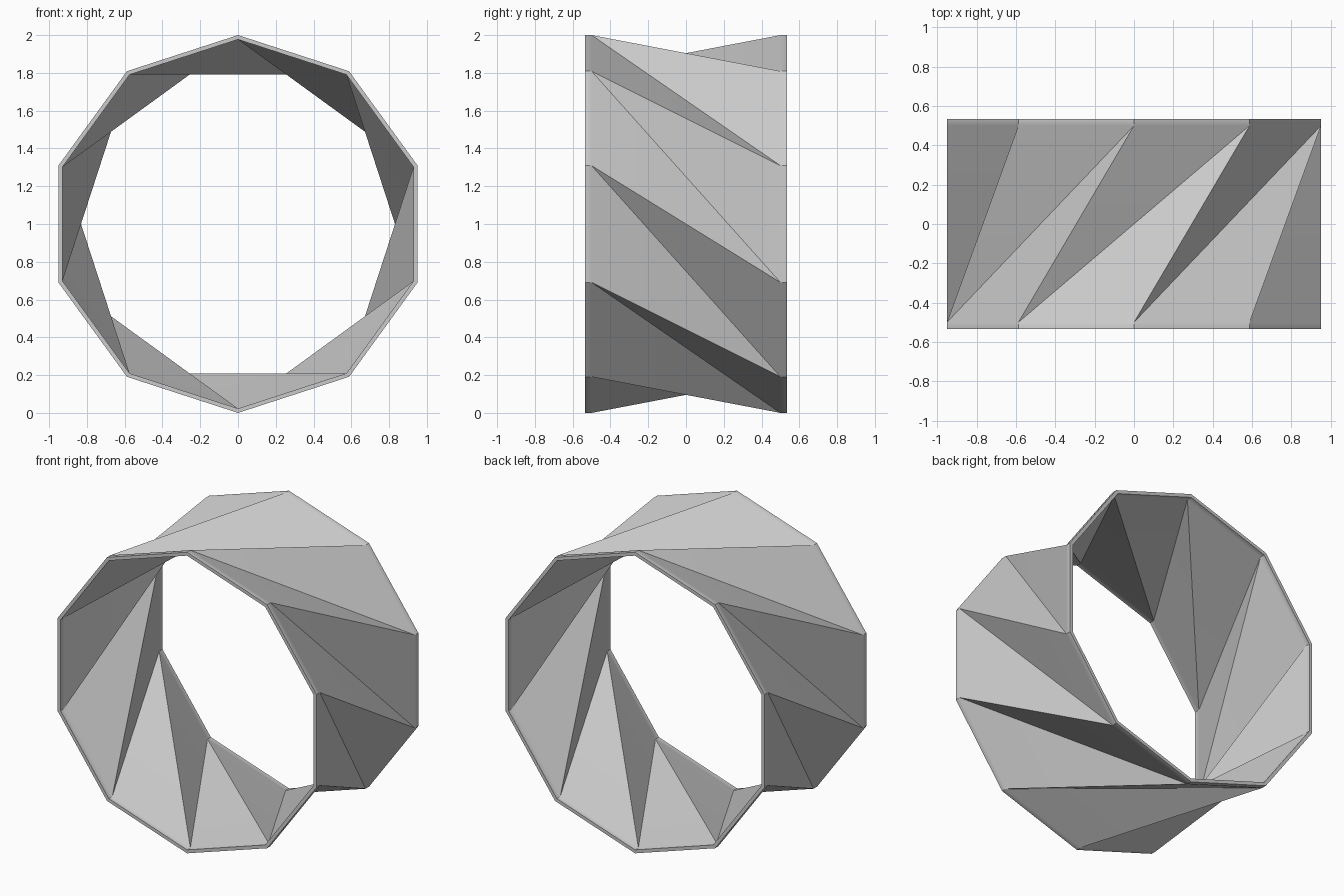
import bpy, bmesh, math

cube = bpy.data.objects.get("Cube")
if cube:
    bpy.data.objects.remove(cube, do_unlink=True)

SIDES = 10
RIM_Y, FOLD_Y = 0.535, 0.5     # outer edge of the rims, ends of the twisted folds
INNER = 0.977                  # inner radius

grey = bpy.data.materials.new("plain grey")
grey.use_nodes = True
colour = (0.6, 0.6, 0.6, 1)
grey.diffuse_color = colour
grey.node_tree.nodes["Principled BSDF"].inputs["Base Color"].default_value = colour

bm = bmesh.new()


def ring(radius, y):
    """Ten-sided ring, starting at the top and turning towards +x."""
    angles = [math.tau * i / SIDES for i in range(SIDES)]
    return [bm.verts.new((radius * math.sin(a), y, 1 + radius * math.cos(a)))
            for a in angles]


def band(a, b):
    """Straight strip of quads between two rings."""
    for i in range(SIDES):
        j = (i + 1) % SIDES
        bm.faces.new((a[i], a[j], b[j], b[i]))


def twist(a, b):
    """Folded triangles, the far ring turned on by one and a half sides."""
    for i in range(SIDES):
        j, k = (i + 1) % SIDES, (i + 2) % SIDES
        bm.faces.new((a[i], a[j], b[k]))
        bm.faces.new((a[i], b[k], b[j]))


# Outer and inner skins, each with a short rim at both ends
skins = []
for radius in (1, INNER):
    rings = [ring(radius, y) for y in (-RIM_Y, -FOLD_Y, FOLD_Y, RIM_Y)]
    band(rings[0], rings[1])
    twist(rings[1], rings[2])
    band(rings[2], rings[3])
    skins.append(rings)

# Flat end edges join the skins
for end in (0, 3):
    band(skins[0][end], skins[1][end])

bmesh.ops.recalc_face_normals(bm, faces=bm.faces)
mesh = bpy.data.meshes.new("twisted_ring")
bm.to_mesh(mesh)
bm.free()
mesh.materials.append(grey)

twisted_ring = bpy.data.objects.new("twisted_ring", mesh)
bpy.context.collection.objects.link(twisted_ring)

# Crisp folds, with a soft turn from the folds into the rims
bpy.ops.object.select_all(action="DESELECT")
twisted_ring.select_set(True)
bpy.context.view_layer.objects.active = twisted_ring
bpy.ops.object.shade_smooth_by_angle(angle=math.radians(30))
weighted = twisted_ring.modifiers.new("Weighted Normal", "WEIGHTED_NORMAL")
weighted.keep_sharp = True
